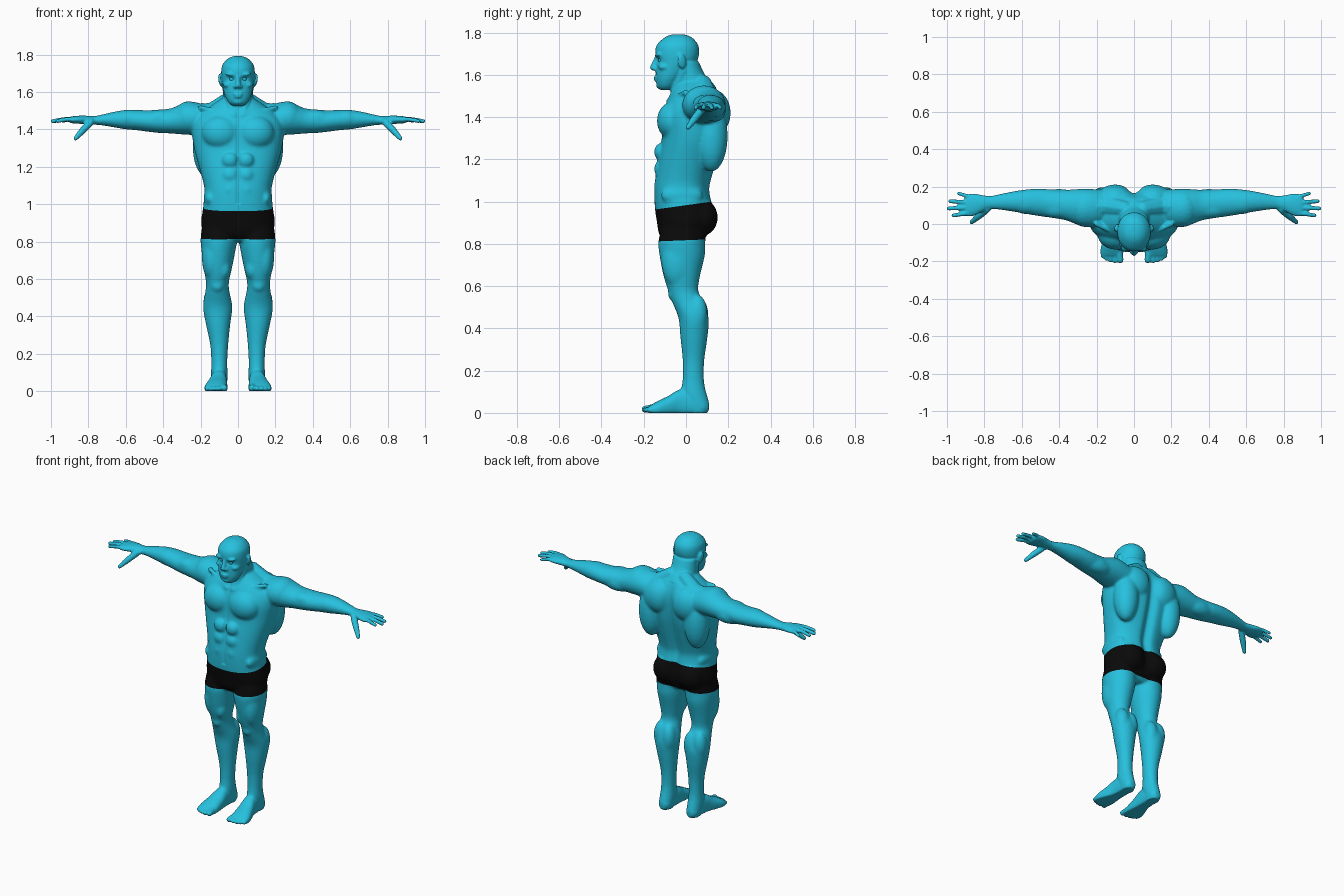
import bpy, bmesh, math
from mathutils import Matrix, Vector, Euler

def material(name, rgb):
    m = bpy.data.materials.new(name)
    m.diffuse_color = (*rgb, 1)
    return m

skin = material("cyan skin", (0.02, 0.53, 0.73))
black = material("black cloth", (0.003, 0.003, 0.003))
bm = bmesh.new()

def spline(a, b, c, d, t):
    return 0.5 * (2*b + (c - a)*t + (2*a - 5*b + 4*c - d)*t*t + (3*b - a - 3*c + d)*t**3)

def loft(axis, rows, sides=(1, -1), n=2.0, seg=40, sub=4):
    """Rows are (position, lo, hi, lo, hi): extents on the two other axes."""
    fine = []
    for i in range(len(rows) - 1):
        q = [rows[max(i-1, 0)], rows[i], rows[i+1], rows[min(i+2, len(rows)-1)]]
        fine += [[spline(*(r[j] for r in q), k/sub) for j in range(5)] for k in range(sub)]
    fine.append(rows[-1])
    for s in sides:
        rings = []
        for t, a0, a1, b0, b1 in fine:
            ring = []
            for k in range(seg):
                ang = 2 * math.pi * k / seg
                c, d = math.cos(ang), math.sin(ang)
                a = (a0+a1)/2 + (a1-a0)/2 * math.copysign(abs(c)**(2/n), c)
                b = (b0+b1)/2 + (b1-b0)/2 * math.copysign(abs(d)**(2/n), d)
                x, y, z = {'x': (t, a, b), 'y': (a, t, b), 'z': (a, b, t)}[axis]
                ring.append(bm.verts.new((s*x, y, z)))
            rings.append(ring)
        for r, q in zip(rings, rings[1:]):
            for k in range(seg):
                bm.faces.new((r[k], r[(k+1) % seg], q[(k+1) % seg], q[k]))
        bm.faces.new(rings[0][::-1])
        bm.faces.new(rings[-1])

def blob(center, radii, rot=(0, 0, 0), sub=3):
    m = (Matrix.Translation(center) @ Euler(rot).to_matrix().to_4x4()
         @ Matrix.Diagonal((*radii, 1)))
    for s in ((1, -1) if center[0] else (1,)):
        bmesh.ops.create_icosphere(bm, subdivisions=sub, radius=1,
                                   matrix=Matrix.Diagonal((s, 1, 1, 1)) @ m)

def beads(*pts):
    """Rounded tube through (x, y, z, radius) points."""
    for p, q in zip(pts, pts[1:]):
        p, q = Vector(p), Vector(q)
        n = max(2, int((q - p).to_3d().length / (min(p[3], q[3]) * 0.35)))
        for k in range(n + 1):
            v = p.lerp(q, k / n)
            blob((v[0], v[1], v[2]), (v[3],) * 3, sub=2)

# Torso
loft('z', [(.80, -.10, .10, -.09, .06), (.84, -.175, .175, -.125, .10),
           (.90, -.197, .197, -.137, .13), (.97, -.188, .188, -.147, .13),
           (1.05, -.180, .180, -.150, .115), (1.10, -.182, .182, -.147, .122),
           (1.20, -.208, .208, -.132, .15), (1.30, -.235, .235, -.115, .175),
           (1.40, -.245, .245, -.11, .185), (1.47, -.22, .22, -.09, .178),
           (1.53, -.14, .14, -.06, .15), (1.57, -.08, .08, -.04, .11)], (1,), 2.3, 64)
# Neck and trapezius
loft('z', [(1.46, -.11, .11, -.085, .17), (1.51, -.095, .095, -.075, .16),
           (1.56, -.084, .084, -.068, .128), (1.60, -.08, .08, -.065, .09),
           (1.66, -.078, .078, -.05, .062)], (1,))
beads((.05, .08, 1.555, .045), (.14, .095, 1.48, .061), (.24, .09, 1.475, .068))
beads((.03, -.066, 1.49, .018), (.068, -.01, 1.62, .018))
beads((.02, -.085, 1.475, .013), (.2, .0, 1.515, .014))
# Head
loft('z', [(1.528, -.03, .03, -.122, -.07), (1.545, -.052, .052, -.136, -.045),
           (1.58, -.070, .070, -.142, -.02), (1.62, -.080, .080, -.143, .02),
           (1.66, -.087, .087, -.141, .05), (1.70, -.090, .090, -.146, .062),
           (1.74, -.085, .085, -.139, .058), (1.77, -.064, .064, -.11, .036),
           (1.785, -.042, .042, -.085, .012), (1.792, -.018, .018, -.06, -.015)], (1,), 2.1)
# Face: nose, brow, lips, chin, cheeks, ears
beads((0, -.140, 1.680, .010), (0, -.157, 1.634, .0145))
blob((.014, -.146, 1.629), (.011, .014, .010))
blob((.036, -.124, 1.693), (.034, .023, .011), (0, -.15, -.25))
blob((0, -.140, 1.589), (.027, .013, .007))
blob((0, -.139, 1.575), (.023, .013, .007))
blob((0, -.126, 1.550), (.026, .015, .018))
blob((.055, -.10, 1.638), (.024, .032, .018))
blob((.094, -.02, 1.664), (.010, .021, .036), (.2, .1, .3))
# Torso muscles: chest, back, lats, glutes, abdomen, flanks
blob((.092, -.062, 1.382), (.102, .076, .092))
blob((.100, .130, 1.42), (.105, .082, .11))
blob((.165, .120, 1.31), (.078, .078, .17))
blob((.085, .075, .925), (.088, .076, .088))
blob((.150, -.02, 1.03), (.034, .10, .05))
for z in (1.235, 1.155, 1.075):
    blob((.042, -.122, z), (.043, .029, .041))
# Arms
loft('x', [(.14, .0, .18, 1.37, 1.52), (.24, -.018, .188, 1.37, 1.547),
           (.30, -.005, .187, 1.373, 1.535), (.36, .018, .183, 1.378, 1.512),
           (.42, .030, .183, 1.381, 1.506), (.48, .038, .188, 1.387, 1.502),
           (.54, .047, .188, 1.395, 1.504), (.60, .058, .182, 1.40, 1.504),
           (.66, .068, .172, 1.41, 1.495), (.72, .076, .160, 1.42, 1.481),
           (.77, .079, .151, 1.425, 1.471), (.81, .066, .154, 1.427, 1.473),
           (.85, .046, .162, 1.430, 1.473), (.89, .040, .158, 1.433, 1.469),
           (.905, .06, .135, 1.44, 1.462)])
blob((.262, .085, 1.46), (.088, .102, .09))
blob((.41, .080, 1.457), (.09, .050, .047))
blob((.40, .138, 1.430), (.10, .050, .052))
blob((.575, .112, 1.455), (.08, .060, .051))
# Fingers and thumb
for x0, y0, x1, y1, r in ((.86, .062, .966, .046, .0122), (.87, .088, .991, .083, .0126),
                          (.87, .114, .983, .122, .0122), (.86, .140, .937, .163, .0112)):
    beads((x0, y0, 1.452, r + .002), ((x0+x1)/2, (y0+y1)/2, 1.454, r), (x1, y1, 1.444, r - .001))
beads((.785, .078, 1.44, .02), (.83, .042, 1.395, .019), (.868, .010, 1.352, .0125))
# Legs
loft('z', [(.92, .02, .185, -.10, .10), (.82, .005, .20, -.13, .092),
           (.75, .014, .195, -.126, .09), (.65, .034, .182, -.107, .067),
           (.58, .049, .171, -.085, .058), (.53, .045, .175, -.068, .08),
           (.45, .030, .187, -.036, .107), (.36, .041, .172, -.027, .102),
           (.25, .052, .149, -.016, .087), (.16, .057, .143, -.016, .085),
           (.10, .056, .144, -.022, .095), (.04, .058, .142, 0, .11),
           (0, .064, .136, .01, .102)])
blob((.142, -.04, .72), (.052, .076, .13))
blob((.075, -.06, .655), (.036, .045, .06))
blob((.110, -.062, .565), (.034, .024, .035))
blob((.080, .060, .46), (.044, .047, .09))
blob((.140, .055, .47), (.046, .047, .09))
# Feet and toes
loft('y', [(.108, .08, .12, .01, .05), (.08, .061, .139, -.01, .08),
           (.03, .060, .141, -.02, .11), (-.03, .059, .147, -.02, .112),
           (-.08, .057, .163, -.02, .082), (-.13, .056, .178, -.02, .058),
           (-.165, .058, .178, -.01, .038), (-.178, .065, .168, 0, .026)], n=2.3)
beads((.080, -.15, .022, .021), (.073, -.193, .017, .018))
for x, y in ((.103, -.198), (.126, -.193), (.147, -.185), (.166, -.172)):
    beads((x - .003, -.14, .026, .013), (x, y, .0135, .0125))

# Fuse everything into one smooth body
for v in bm.verts:
    v.co.z = max(v.co.z, 0)
bmesh.ops.recalc_face_normals(bm, faces=bm.faces)
mesh = bpy.data.meshes.new("body")
bm.to_mesh(mesh)
bm.free()
body = bpy.data.objects.new("body", mesh)
bpy.context.collection.objects.link(body)
mod = body.modifiers.new("fuse", 'REMESH')
mod.mode = 'VOXEL'
mod.voxel_size = 0.0055
fused = bpy.data.meshes.new_from_object(body.evaluated_get(bpy.context.evaluated_depsgraph_get()))
body.modifiers.clear()

bm = bmesh.new()
bm.from_mesh(fused)
def smooth(verts, times):
    for _ in range(times):
        bmesh.ops.smooth_vert(bm, verts=verts, factor=0.5, use_axis_x=True,
                              use_axis_y=True, use_axis_z=True)
smooth(bm.verts[:], 2)
smooth([v for v in bm.verts if abs(v.co.x) < .78 and .1 < v.co.z < 1.51], 12)

# Spine groove, chest line and eye sockets
for v in bm.verts:
    x, y, z = v.co
    if .84 < z < 1.54 and abs(x) < .2:
        fade = math.sin(math.pi * (z - .84) / .70) ** 0.5
        if y > .05:
            v.co.y -= .028 * fade * math.exp(-(x / .032) ** 2)
        elif y < -.06 and z > 1.0:
            v.co.y += .008 * fade * math.exp(-(x / .010) ** 2)
    elif z > 1.6 and y < -.08:
        v.co.y += .013 * math.exp(-((abs(x) - .034) / .018) ** 2 - ((z - 1.67) / .011) ** 2)
low = min(v.co.z for v in bm.verts)
bmesh.ops.translate(bm, verts=bm.verts[:], vec=(0, 0, -low))

# Shorts: clean cuts at waist and hem, faces between them are black
waist = (Vector((0, -.15, .962)), Vector((0, -.14, 1)))
hem = (Vector((0, -.13, .812)), Vector((0, -.04, 1)))
for co, no in (waist, hem):
    bmesh.ops.bisect_plane(bm, geom=bm.verts[:] + bm.edges[:] + bm.faces[:],
                           plane_co=co, plane_no=no, dist=1e-5)
for f in bm.faces:
    c = f.calc_center_median()
    f.smooth = True
    f.material_index = int((c - waist[0]).dot(waist[1]) < 0 < (c - hem[0]).dot(hem[1]))
bm.to_mesh(mesh)
bm.free()
mesh.materials.append(skin)
mesh.materials.append(black)

# Eyes
for s, side in ((1, "left"), (-1, "right")):
    m = bpy.data.meshes.new(side + "_eye")
    bm = bmesh.new()
    bmesh.ops.create_uvsphere(bm, u_segments=20, v_segments=12, radius=.0125,
                              matrix=Matrix.Translation((s * .033, -.119, 1.669)))
    for f in bm.faces:
        f.smooth = True
    bm.to_mesh(m)
    bm.free()
    m.materials.append(skin)
    bpy.context.collection.objects.link(bpy.data.objects.new(side + "_eye", m))
